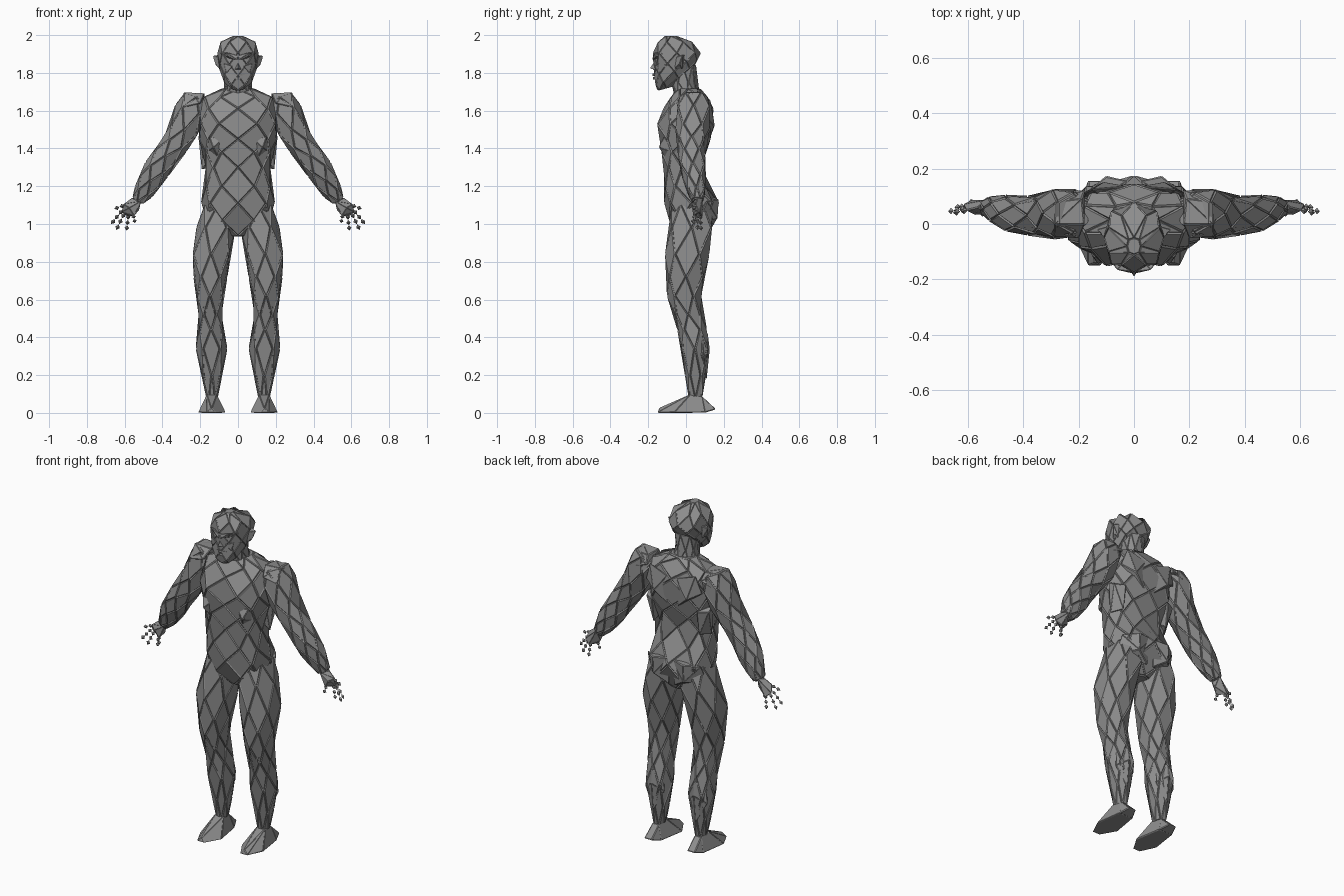
import bpy, bmesh, math
from mathutils import Vector

grey = bpy.data.materials.new("stone_grey")
grey.diffuse_color = (0.27, 0.27, 0.27, 1)


def finish(name, bm, gap, rise, mirror):
    """Raise every face into a bevelled plate and make the object."""
    bmesh.ops.recalc_face_normals(bm, faces=bm.faces[:])
    if gap:
        bmesh.ops.inset_individual(bm, faces=bm.faces[:], thickness=gap, depth=rise)
    me = bpy.data.meshes.new(name)
    bm.to_mesh(me)
    bm.free()
    me.materials.append(grey)
    ob = bpy.data.objects.new(name, me)
    bpy.context.collection.objects.link(ob)
    if mirror:
        ob.modifiers.new("mirror", 'MIRROR').use_mirror_merge = False
    return ob


def spow(a, p):
    return math.copysign(abs(a) ** p, a)


def loft(name, rings, n, p=0.85, gap=0.005, rise=0.006, mirror=False, phase=0):
    """Skin staggered rings (centre, u, v) with diamond-shaped plates."""
    bm = bmesh.new()
    rows = []
    for i, (c, u, v) in enumerate(rings):
        row = []
        for k in range(n):
            a = 2 * math.pi * (k + 0.5 * ((i + phase) % 2)) / n - math.pi / 2
            row.append(bm.verts.new(c + u * spow(math.cos(a), p) + v * spow(math.sin(a), p)))
        rows.append(row)
    last = len(rows) - 1
    for i, row in enumerate(rows):
        s = (i + phase) % 2
        for k in range(n):
            a, b = row[k], row[(k + 1) % n]
            tip = (k + s) % n          # vertex between a and b on the next rings
            tip = (k + 1) % n if s else k
            lo = rows[i - 1][tip] if i > 0 else None
            hi = rows[i + 1][tip] if i < last else None
            bm.faces.new([q for q in (lo, b, hi, a) if q])
    bm.faces.new(rows[0])
    bm.faces.new(rows[-1])
    return finish(name, bm, gap, rise, mirror)


def level(z, x0, x1, y0, y1, tilt=0):
    """A horizontal ring from its extents; tilt raises its back."""
    return (Vector(((x0 + x1) / 2, (y0 + y1) / 2, z)),
            Vector(((x1 - x0) / 2, 0, 0)), Vector((0, (y1 - y0) / 2, tilt)))


def hull(name, pts, gap=0.003, rise=0.002, mirror=True):
    """Convex faceted lump."""
    bm = bmesh.new()
    for q in pts:
        bm.verts.new(q)
    res = bmesh.ops.convex_hull(bm, input=bm.verts[:])
    junk = [g for g in res["geom_interior"] if isinstance(g, bmesh.types.BMVert)]
    if junk:
        bmesh.ops.delete(bm, geom=junk, context='VERTS')
    bmesh.ops.dissolve_limit(bm, angle_limit=0.06, verts=bm.verts[:], edges=bm.edges[:])
    return finish(name, bm, gap, rise, mirror)


# Trunk: height, half width, front, back
trunk = [(0.94, .05, -.03, .09), (1.02, .17, -.09, .155), (1.11, .19, -.11, .17),
         (1.20, .175, -.11, .105), (1.30, .165, -.11, .075), (1.38, .175, -.13, .10),
         (1.45, .20, -.125, .125), (1.53, .205, -.155, .14), (1.61, .20, -.115, .14),
         (1.67, .185, -.08, .115), (1.712, .085, -.045, .075)]
loft("torso", [level(z, -w, w, f, b) for z, w, f, b in trunk], 8, p=0.75, gap=.006)

# Neck and head
loft("neck", [level(1.68, -.075, .075, -.06, .07), level(1.75, -.06, .06, -.075, .045),
              level(1.84, -.065, .065, -.09, .05)], 8, gap=.003, rise=.003)
skull = [(1.722, .035, -.148, -.06, .012), (1.765, .075, -.162, .0, .03),
         (1.81, .092, -.165, .04, .025), (1.855, .098, -.155, .06, .01),
         (1.905, .106, -.172, .075, 0), (1.962, .095, -.15, .035, 0),
         (1.992, .025, -.11, -.05, 0)]
loft("head", [level(z, -w, w, f, b, t) for z, w, f, b, t in skull], 8, p=0.8,
     gap=.003, rise=.004)

# Face details
hull("nose", [(0, -.158, 1.875), (-.022, -.155, 1.815), (.022, -.155, 1.815),
              (0, -.19, 1.825), (0, -.15, 1.81)], gap=0, mirror=False)
hull("brow", [(.004, -.178, 1.87), (.004, -.172, 1.892), (.06, -.165, 1.908),
              (.092, -.125, 1.905), (.085, -.125, 1.885), (.05, -.16, 1.885),
              (.03, -.13, 1.89)], gap=.002, rise=.001)
hull("cheek", [(.03, -.165, 1.835), (.075, -.145, 1.85), (.098, -.09, 1.84),
               (.06, -.15, 1.80), (.05, -.12, 1.82)], gap=.002, rise=.001)
for z, d in ((1.79, -.178), (1.772, -.174)):
    hull("lip", [(-.035, -.158, z), (.035, -.158, z), (0, d, z + .007),
                 (0, d, z - .007), (0, -.14, z)], gap=0, mirror=False)
hull("ear", [(.095, -.06, 1.885), (.131, -.02, 1.888), (.095, -.01, 1.895),
             (.118, -.035, 1.845), (.095, -.06, 1.825), (.095, -.02, 1.82)], gap=.002)

# Side and rib plates
hull("side_plate", [(.18, .0, 1.47), (.208, .04, 1.465), (.205, .08, 1.44), (.19, .03, 1.29),
                    (.15, .09, 1.30), (.14, .0, 1.36), (.15, .11, 1.44)])
hull("rib_plate", [(.08, -.125, 1.45), (.15, -.115, 1.46), (.13, -.142, 1.405),
                   (.165, -.06, 1.38), (.10, -.10, 1.34), (.08, -.07, 1.40)])
hull("shoulder_blade", [(.03, .135, 1.62), (.15, .125, 1.66), (.185, .11, 1.56),
                        (.11, .15, 1.52), (.03, .125, 1.45), (.1, .08, 1.55)], gap=.004)
hull("buttock", [(.008, .15, 1.14), (.10, .172, 1.13), (.175, .11, 1.12), (.19, .07, 1.02),
                 (.10, .165, 1.03), (.02, .135, .98), (.1, .06, 1.06)], gap=.004)

# Legs: height, inner, outer, front, back
leg = [(.085, .112, .163, .015, .085), (.20, .092, .185, .0, .10), (.34, .062, .218, -.025, .118),
       (.44, .08, .205, -.04, .105), (.52, .093, .203, -.055, .08), (.62, .08, .218, -.095, .075),
       (.72, .062, .23, -.095, .095), (.84, .042, .245, -.105, .118),
       (.98, .018, .215, -.085, .145), (1.10, .03, .18, -.07, .13)]
loft("leg", [level(*r) for r in leg], 6, mirror=True, phase=1)
# Calf slab and kneecap
hull("calf_plate", [(.14, .115, .42), (.195, .085, .41), (.205, .09, .30), (.14, .125, .34),
                    (.14, .108, .18), (.09, .085, .40), (.08, .09, .30), (.14, .05, .3)], gap=.004)
hull("kneecap", [(.15, -.085, .60), (.115, -.06, .56), (.185, -.06, .56), (.15, -.055, .49),
                 (.15, -.02, .55)], gap=.004)

# Feet
hull("foot", [(.12, -.148, .002), (.165, -.148, .002), (.14, -.14, .025), (.068, -.06, .003),
              (.208, -.06, .003), (.09, -.03, .04), (.19, -.03, .04), (.095, .10, .003),
              (.185, .10, .003), (.12, .155, .02), (.165, .155, .02), (.112, .02, .095),
              (.165, .02, .095), (.12, .085, .085), (.16, .085, .085)], gap=.004)

# Arms: x, y, z, radius, depth
arm = [(.22, .04, 1.67, .068, .07), (.25, .04, 1.60, .082, .09), (.285, .035, 1.50, .078, .085),
       (.33, .03, 1.425, .066, .068), (.385, .03, 1.36, .066, .066), (.43, .035, 1.29, .066, .064),
       (.465, .045, 1.23, .064, .055), (.50, .055, 1.17, .048, .044), (.53, .06, 1.125, .03, .028)]
rings = []
for i, (x, y, z, r, d) in enumerate(arm):
    a, b = arm[max(i - 1, 0)], arm[min(i + 1, len(arm) - 1)]
    t = Vector((b[0] - a[0], 0, b[2] - a[2])).normalized()
    rings.append((Vector((x, y, z)), Vector((-t.z, 0, t.x)) * r, Vector((0, d, 0))))
loft("arm", rings, 6, mirror=True)
# Shoulder cap
hull("shoulder_cap", [(.18, .0, 1.69), (.285, .0, 1.695), (.19, .09, 1.685), (.285, .08, 1.685),
                      (.31, .03, 1.62), (.20, -.05, 1.64), (.285, -.045, 1.62),
                      (.27, .12, 1.61), (.18, .12, 1.64)], gap=.004)

# Hand
hull("palm", [(.515, .04, 1.12), (.535, .085, 1.135), (.565, .06, 1.135), (.605, .05, 1.105),
              (.615, .07, 1.065), (.585, .085, 1.04), (.55, .04, 1.045), (.525, .06, 1.075),
              (.575, .035, 1.085)], gap=.002)
# Fingers: strings of small diamonds, from base to tip
fingers = [((.60, .05, 1.10), (.655, .04, 1.08)), ((.61, .055, 1.075), (.672, .045, 1.0)),
           ((.60, .065, 1.06), (.645, .06, .968)), ((.58, .075, 1.05), (.59, .08, .965)),
           ((.555, .045, 1.05), (.545, .035, 1.005))]
for base, tip in fingers:
    base, tip = Vector(base), Vector(tip)
    axis = tip - base
    count = max(2, round(axis.length / 0.032))
    side = Vector((-axis.z, 0, axis.x)).normalized() * 0.012
    for j in range(count):
        c = base + axis * ((j + 0.5) / count)
        h = axis * (0.48 / count)
        hull("finger_joint", [c + h, c - h, c + side, c - side,
                              c + Vector((0, .012, 0)), c - Vector((0, .012, 0))], gap=0)
